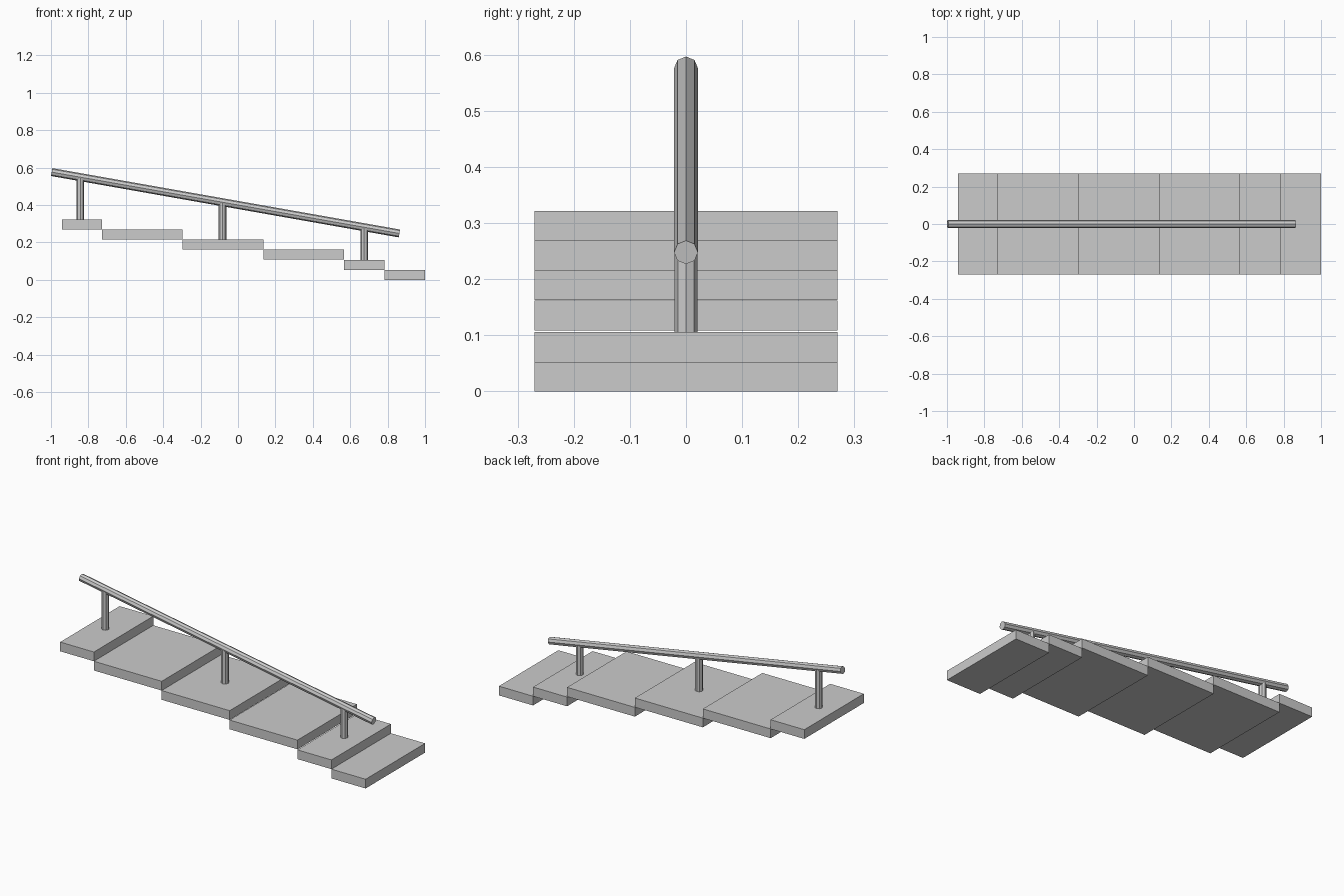
import bpy
from mathutils import Vector

if "Cube" in bpy.data.objects:
    bpy.data.objects.remove(bpy.data.objects["Cube"])

HALF_W = 0.27
THICK = 0.053


def box(name, x0, x1, z0, z1):
    bpy.ops.mesh.primitive_cube_add(size=1, location=((x0 + x1) / 2, 0, (z0 + z1) / 2))
    ob = bpy.context.object
    ob.name = name
    ob.scale = (x1 - x0, 2 * HALF_W, z1 - z0)
    bpy.ops.object.transform_apply(location=False, rotation=False, scale=True)


def bar(name, a, b, radius):
    a, b = Vector(a), Vector(b)
    d = b - a
    # octagonal bar with corners lying in the vertical plane
    bpy.ops.mesh.primitive_cylinder_add(vertices=8, radius=radius, depth=d.length,
                                        location=(a + b) / 2)
    ob = bpy.context.object
    ob.name = name
    ob.rotation_euler = (0, Vector((0, 0, 1)).angle(d), 0)


# stair treads, lowest on the right
edges = [1.0, 0.783, 0.567, 0.136, -0.296, -0.727, -0.941]
bottoms = [0.0, 0.053, 0.109, 0.163, 0.216, 0.269]
for i, z in enumerate(bottoms):
    box(f"step_{i + 1}", edges[i + 1], edges[i], z, z + THICK)

# sloping handrail
start, end = Vector((-0.996, 0, 0.576)), Vector((0.863, 0, 0.248))
bar("handrail", start, end, 0.0213)

# posts from treads up into the rail
for i, (x, z) in enumerate([(-0.843, 0.322), (-0.083, 0.216), (0.675, 0.106)]):
    t = (x - start.x) / (end.x - start.x)
    top = start.lerp(end, t).z
    bar(f"rail_post_{i + 1}", (x, 0, z), (x, 0, top), 0.0205)
